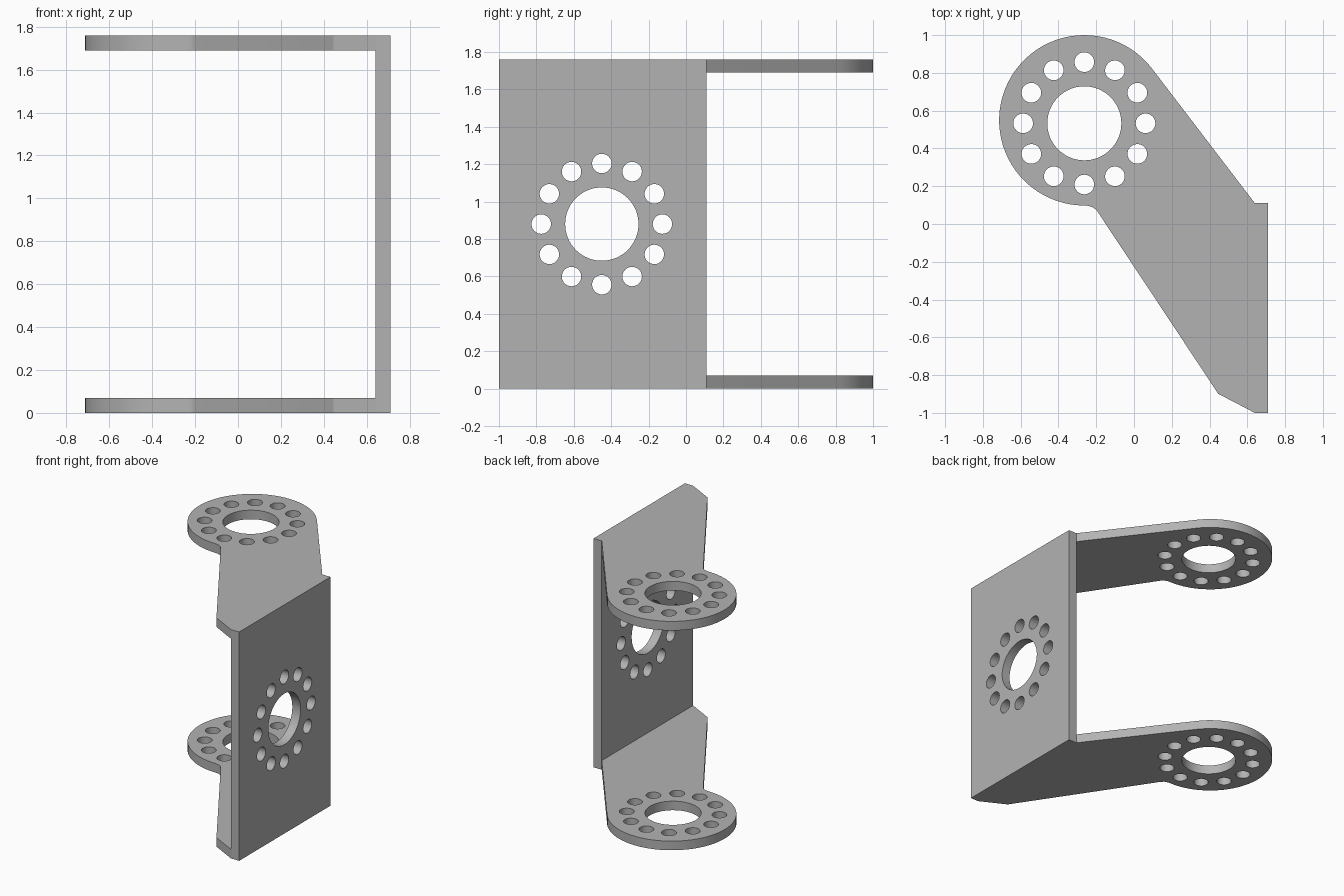
import bpy, bmesh, math
from mathutils import Matrix, Vector

cube = bpy.data.objects.get("Cube")
if cube:
    bpy.data.objects.remove(cube, do_unlink=True)

HEIGHT, THICK = 1.76, 0.07
WALL_IN, WALL_OUT = 0.64, 0.71

# Plain grey metal
grey = bpy.data.materials.new("grey_metal")
grey.use_nodes = True
colour = (0.45, 0.45, 0.45, 1)
grey.diffuse_color = colour
grey.node_tree.nodes["Principled BSDF"].inputs["Base Color"].default_value = colour


def make_object(name, bm):
    bmesh.ops.recalc_face_normals(bm, faces=bm.faces)
    mesh = bpy.data.meshes.new(name)
    bm.to_mesh(mesh)
    bm.free()
    mesh.materials.append(grey)
    obj = bpy.data.objects.new(name, mesh)
    bpy.context.collection.objects.link(obj)
    return obj


def extrude_outline(name, points, height):
    bm = bmesh.new()
    face = bm.faces.new([bm.verts.new((x, y, 0)) for x, y in points])
    top = bmesh.ops.extrude_face_region(bm, geom=[face])["geom"]
    verts = [v for v in top if isinstance(v, bmesh.types.BMVert)]
    bmesh.ops.translate(bm, verts=verts, vec=(0, 0, height))
    return make_object(name, bm)


def add_hole_ring(bm, frame, depth):
    """One large bore surrounded by twelve small bolt holes."""
    holes = [(0, 0, 0.196)]
    for i in range(12):
        a = math.tau * i / 12
        holes.append((0.324 * math.cos(a), 0.324 * math.sin(a), 0.052))
    for x, y, radius in holes:
        bmesh.ops.create_cone(bm, cap_ends=True, segments=64 if radius > 0.1 else 32,
                              radius1=radius, radius2=radius, depth=depth,
                              matrix=frame @ Matrix.Translation((x, y, 0)))


def cut(target, cutter):
    cutter.hide_render = True
    mod = target.modifiers.new(cutter.name, 'BOOLEAN')
    mod.operation, mod.solver, mod.object = 'DIFFERENCE', 'EXACT', cutter
    bpy.context.view_layer.objects.active = target
    bpy.ops.object.modifier_apply(modifier=mod.name)
    bpy.data.objects.remove(cutter, do_unlink=True)


# Bracket outline: wall end, round lug, small fillet, slanted arm edge
outline = [(WALL_IN, -1), (WALL_OUT, -1), (WALL_OUT, 0.11), (WALL_IN, 0.11)]
for i in range(49):
    a = math.radians(37 + (270 - 37) * i / 48)
    outline.append((-0.263 + 0.451 * math.cos(a), 0.549 + 0.451 * math.sin(a)))
outline += [(-0.24, 0.096), (-0.215, 0.087), (-0.196, 0.07), (0.446, -0.899)]
bracket = extrude_outline("bracket", outline, HEIGHT)

# Open gap between the two arms
gap = bmesh.new()
size = (2, 4, HEIGHT - 2 * THICK)
bmesh.ops.create_cube(gap, size=1, matrix=Matrix.Translation((WALL_IN - 1, 0, HEIGHT / 2))
                      @ Matrix.Diagonal(Vector(size)).to_4x4())
cut(bracket, make_object("gap_cutter", gap))

# Hole rings through both arms and through the wall
holes = bmesh.new()
add_hole_ring(holes, Matrix.Translation((-0.263, 0.533, HEIGHT / 2)), 2.2)
add_hole_ring(holes, Matrix.Translation((0.675, -0.45, HEIGHT / 2))
              @ Matrix.Rotation(math.pi / 2, 4, 'Y'), 0.2)
cut(bracket, make_object("hole_cutter", holes))

# Smooth the round edges, keep the corners crisp
bpy.ops.object.select_all(action='DESELECT')
bracket.select_set(True)
bpy.context.view_layer.objects.active = bracket
bpy.ops.object.shade_smooth_by_angle(angle=math.radians(25))
